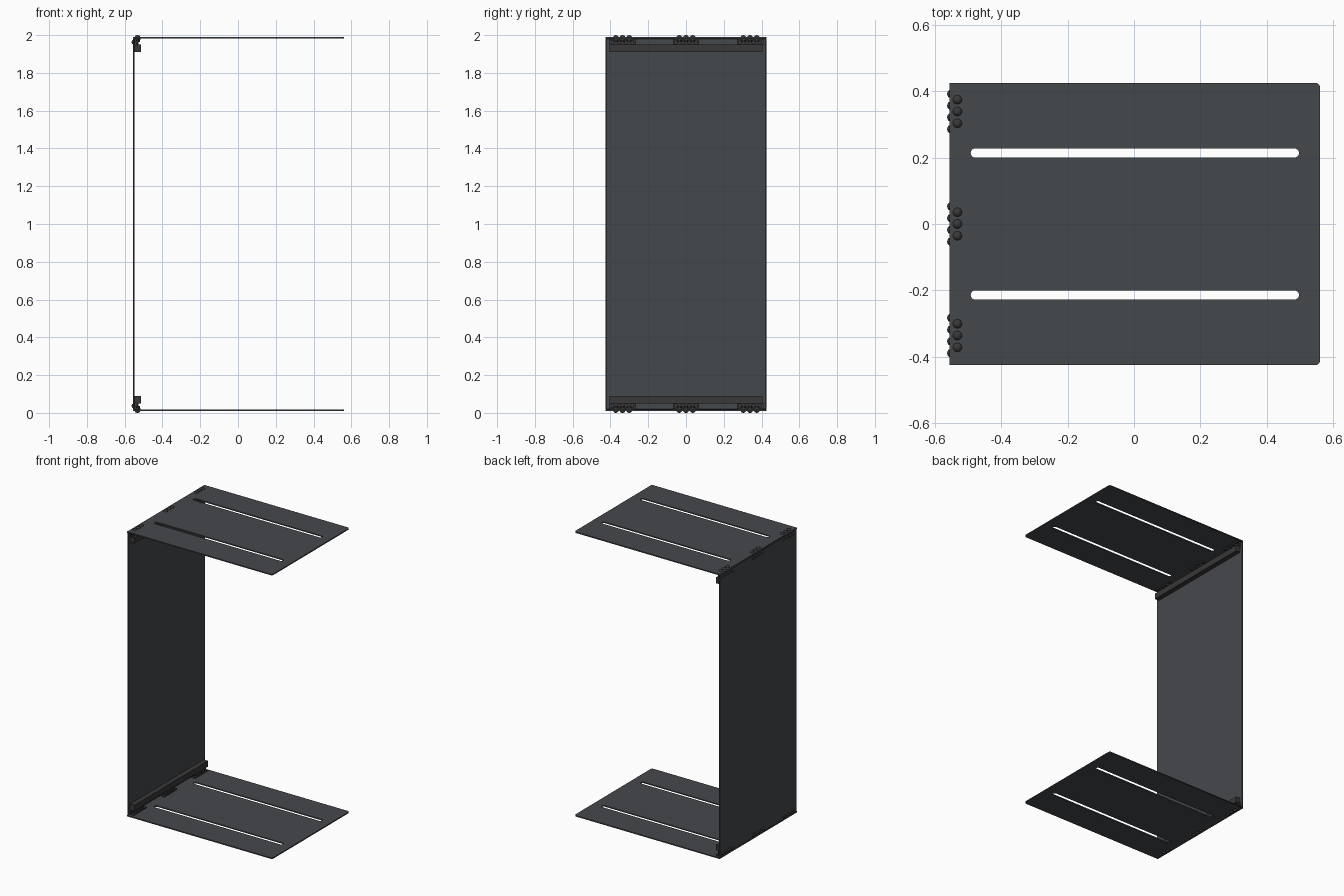
import bpy, bmesh, math
from mathutils import Matrix, Vector

if "Cube" in bpy.data.objects:
    bpy.data.objects.remove(bpy.data.objects["Cube"])


def material(name, c):
    m = bpy.data.materials.new(name)
    m.diffuse_color = (*c, 1)
    m.use_nodes = True
    m.node_tree.nodes["Principled BSDF"].inputs["Base Color"].default_value = m.diffuse_color
    return m


panel_mat = material("charcoal", (0.06, 0.065, 0.072))
metal_mat = material("dark_metal", (0.04, 0.04, 0.04))


def finish(name, bm, mat, smooth=False):
    me = bpy.data.meshes.new(name)
    bmesh.ops.recalc_face_normals(bm, faces=bm.faces)
    for f in bm.faces:
        f.smooth = smooth
    bm.to_mesh(me)
    bm.free()
    me.materials.append(mat)
    ob = bpy.data.objects.new(name, me)
    bpy.context.collection.objects.link(ob)
    return ob


def add_box(bm, lo, hi):
    lo, hi = Vector(lo), Vector(hi)
    size = hi - lo
    bmesh.ops.create_cube(bm, size=1, matrix=Matrix.Translation((lo + hi) / 2)
                          @ Matrix.Diagonal((*(abs(s) for s in size), 1)))


def rounded(x0, x1, y0, y1, radii, n=8):
    # radii start at the +x +y corner and run anticlockwise
    pts = []
    signs = [(1, 1), (-1, 1), (-1, -1), (1, -1)]
    for i, ((sx, sy), r) in enumerate(zip(signs, radii)):
        cx = x1 - r if sx > 0 else x0 + r
        cy = y1 - r if sy > 0 else y0 + r
        for k in range(n + 1 if r > 0 else 1):
            a = math.pi / 2 * (i + k / n)
            pts.append((cx + r * math.cos(a), cy + r * math.sin(a)))
    return pts


def sheet(name, outlines, thickness):
    cu = bpy.data.curves.new(name, 'CURVE')
    cu.dimensions = '2D'
    cu.fill_mode = 'BOTH'
    cu.extrude = thickness / 2
    for pts in outlines:
        sp = cu.splines.new('POLY')
        sp.points.add(len(pts) - 1)
        for p, (x, y) in zip(sp.points, pts):
            p.co = (x, y, 0, 1)
        sp.use_cyclic_u = True
    cu.materials.append(panel_mat)
    ob = bpy.data.objects.new(name, cu)
    bpy.context.collection.objects.link(ob)
    return ob


# Back panel
bm = bmesh.new()
add_box(bm, (-0.556, -0.425, 0.018), (-0.548, 0.425, 1.982))
back = finish("back_panel", bm, panel_mat)
bev = back.modifiers.new("edge", 'BEVEL')
bev.width, bev.segments = 0.003, 1

for end, flip in (("bottom", False), ("top", True)):
    def z(v):
        return 2 - v if flip else v

    # Slotted shelf plate
    r = 0.014
    slots = [rounded(-0.492, 0.497, s * 0.214 - r, s * 0.214 + r, [r] * 4) for s in (-1, 1)]
    plate = sheet(end + "_plate",
                  [rounded(-0.556, 0.561, -0.425, 0.425, [0.015, 0, 0, 0.015])] + slots, 0.008)
    plate.location.z = z(0.014)

    # Stiffening bar along the inside corner
    bm = bmesh.new()
    add_box(bm, (-0.55, -0.405, z(0.05)), (-0.514, 0.405, z(0.09)))
    finish(end + "_bar", bm, metal_mat)

    # Corner brackets
    bm = bmesh.new()
    for c in (-0.336, 0, 0.339):
        add_box(bm, (-0.55, c - 0.07, z(0.016)), (-0.517, c + 0.07, z(0.026)))
        add_box(bm, (-0.55, c - 0.07, z(0.016)), (-0.538, c + 0.07, z(0.054)))
    finish(end + "_brackets", bm, metal_mat)

    # Domed bolt heads through plate and back, with nuts inside
    heads, nuts = bmesh.new(), bmesh.new()
    for c in (-0.336, 0, 0.339):
        for k in (-1, 0, 1):
            y = c + k * 0.0355
            bmesh.ops.create_uvsphere(heads, u_segments=16, v_segments=10, radius=1,
                matrix=Matrix.Translation((-0.532, y, z(0.011)))
                @ Matrix.Diagonal((0.014, 0.014, 0.011, 1)))
            bmesh.ops.create_cone(nuts, cap_ends=True, segments=6, radius1=0.011, radius2=0.011,
                depth=0.012, matrix=Matrix.Translation((-0.529, y, z(0.03))))
        for k in (-1.5, -0.5, 0.5, 1.5):
            y = c + k * 0.0355
            bmesh.ops.create_uvsphere(heads, u_segments=16, v_segments=10, radius=1,
                matrix=Matrix.Translation((-0.554, y, z(0.037)))
                @ Matrix.Diagonal((0.009, 0.012, 0.012, 1)))
            bmesh.ops.create_cone(nuts, cap_ends=True, segments=6, radius1=0.011, radius2=0.011,
                depth=0.012, matrix=Matrix.Translation((-0.534, y, z(0.039)))
                @ Matrix.Rotation(math.pi / 2, 4, 'Y'))
    finish(end + "_bolt_heads", heads, metal_mat, True)
    finish(end + "_nuts", nuts, metal_mat)
